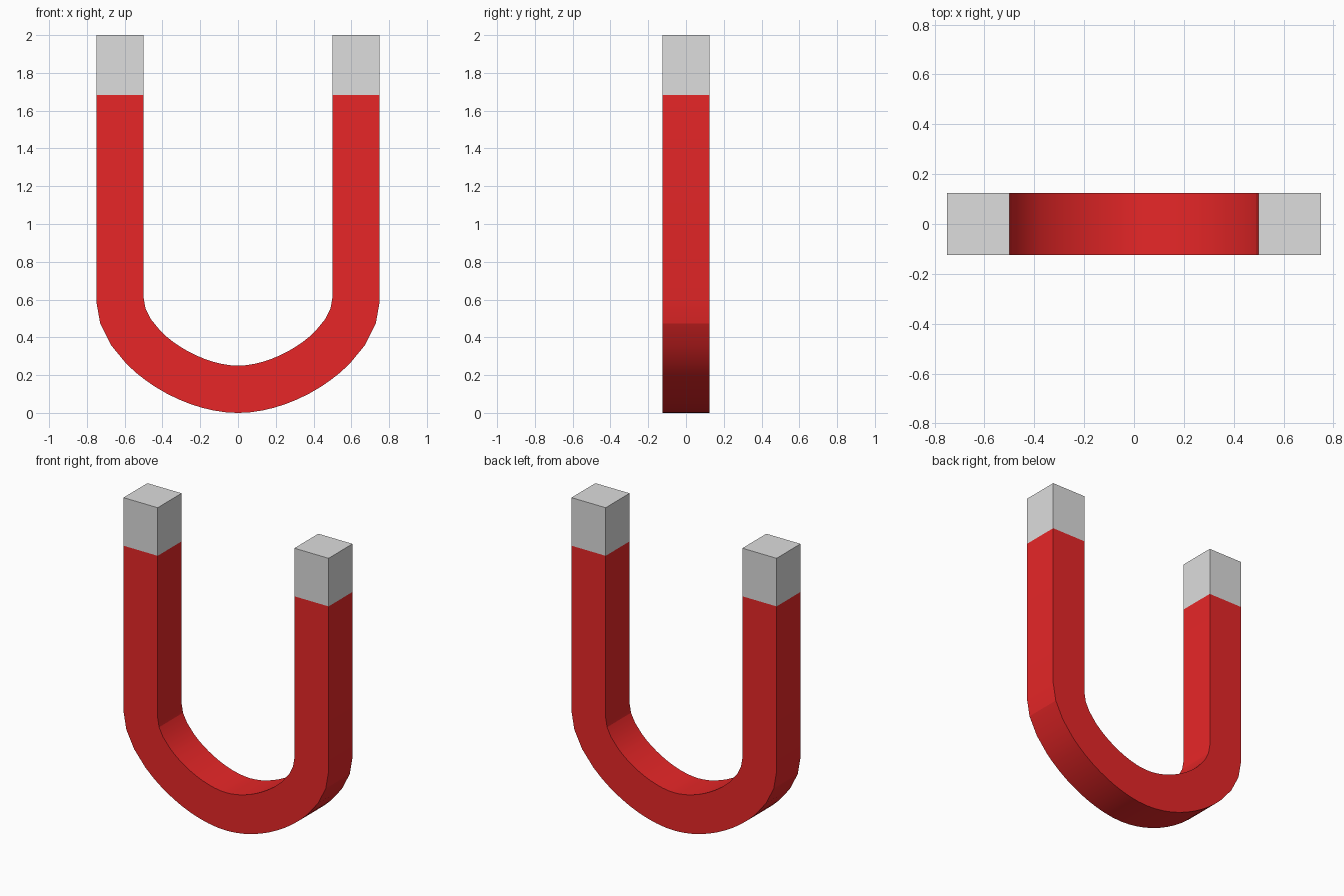
import bpy, bmesh, math
from mathutils import Vector
from mathutils.geometry import interpolate_bezier

cube = bpy.data.objects.get("Cube")
if cube:
    bpy.data.objects.remove(cube, do_unlink=True)

HALF = 0.125      # half the bar thickness
LEG_X = 0.625     # leg centre
BEND_Z = 0.6      # where the bend starts
TIP_Z = 1.682     # where the bare tip starts


def material(name, colour):
    mat = bpy.data.materials.new(name)
    mat.use_nodes = True
    mat.diffuse_color = colour
    mat.node_tree.nodes["Principled BSDF"].inputs["Base Color"].default_value = colour
    return mat


red = material("red paint", (0.81, 0.02, 0.021, 1))
grey = material("bare grey metal", (0.722, 0.722, 0.722, 1))

# Centre line: right half of the bend (finer at the bottom), a straight leg, then mirrored
bend = interpolate_bezier(Vector((0, 0, HALF)), Vector((0.277, 0, HALF)),
                          Vector((LEG_X, 0, BEND_Z - 0.235)),
                          Vector((LEG_X, 0, BEND_Z)), 17)
half = bend[:11] + bend[12::2] + [Vector((LEG_X, 0, TIP_Z)), Vector((LEG_X, 0, 2))]
path = [Vector((-p.x, 0, p.z)) for p in reversed(half[1:])] + half

# Square section swept along the centre line with mitred corners
bm = bmesh.new()
rings = []
for i, p in enumerate(path):
    a = (p - path[i - 1]).normalized() if i else None
    b = (path[i + 1] - p).normalized() if i < len(path) - 1 else a
    a = a or b
    tangent = (a + b).normalized()
    normal = Vector((tangent.z, 0, -tangent.x))
    reach = HALF / tangent.dot(a)
    rings.append([bm.verts.new(p + normal * s * reach + Vector((0, t * HALF, 0)))
                  for s, t in ((1, -1), (1, 1), (-1, 1), (-1, -1))])
for r, q in zip(rings, rings[1:]):
    for k in range(4):
        n = (k + 1) % 4
        bm.faces.new((r[k], r[n], q[n], q[k]))
bm.faces.new(rings[0])
bm.faces.new(rings[-1])
bmesh.ops.recalc_face_normals(bm, faces=bm.faces)

# Bare metal on both tips, red elsewhere
for f in bm.faces:
    f.material_index = int(f.calc_center_median().z > TIP_Z)

mesh = bpy.data.meshes.new("horseshoe_magnet")
bm.to_mesh(mesh)
bm.free()
mesh.materials.append(red)
mesh.materials.append(grey)
magnet = bpy.data.objects.new("horseshoe_magnet", mesh)
bpy.context.collection.objects.link(magnet)

bpy.ops.object.select_all(action="DESELECT")
magnet.select_set(True)
bpy.context.view_layer.objects.active = magnet
bpy.ops.object.shade_smooth_by_angle(angle=math.radians(15))
